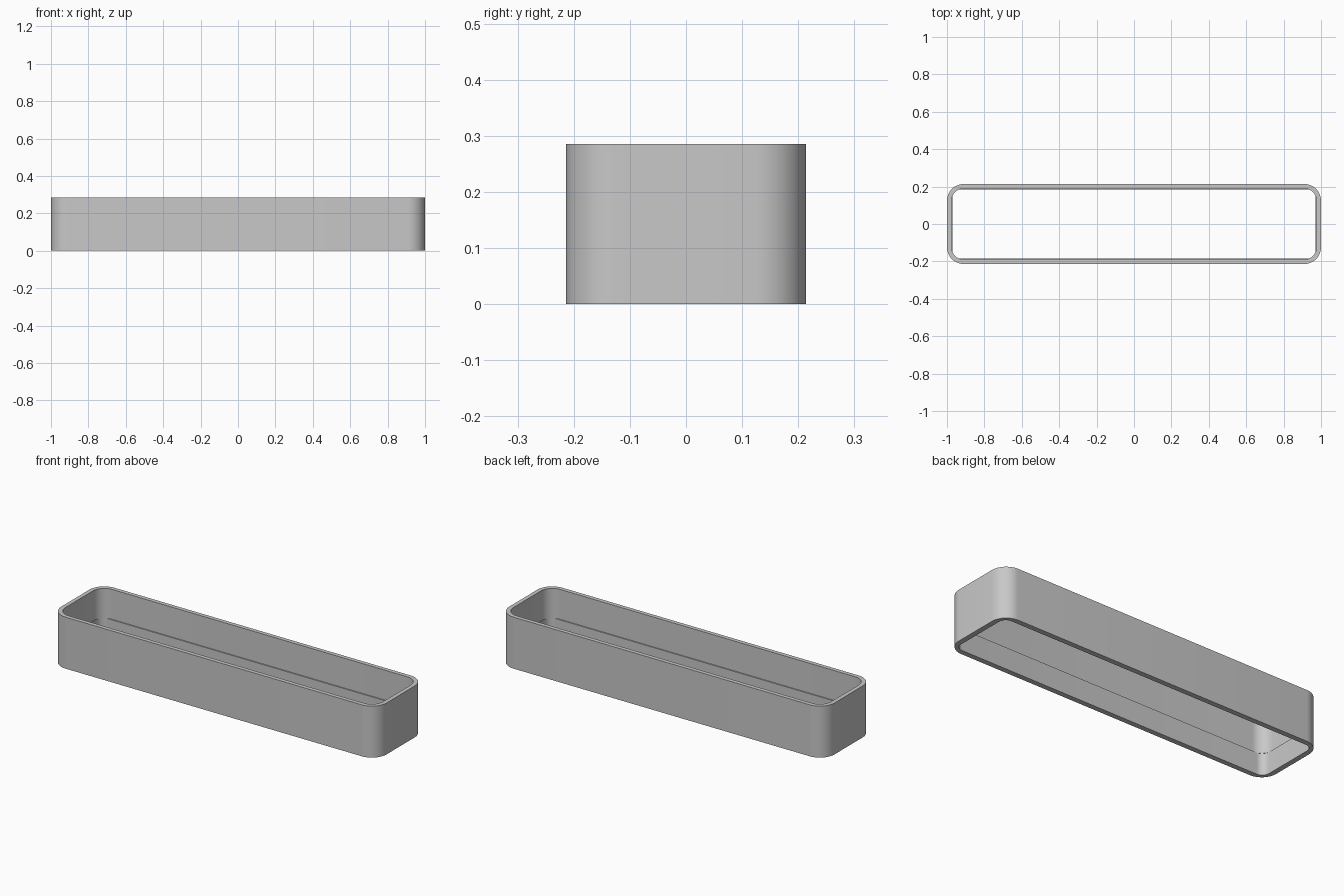
import bpy
import bmesh
from math import cos, sin, pi

cube = bpy.data.objects.get("Cube")
if cube:
    bpy.data.objects.remove(cube, do_unlink=True)

HALF_X, HALF_Y, HEIGHT = 1.0, 0.214, 0.286
LEDGE_Z = 0.12
STEPS = 12

grey = bpy.data.materials.new("light_grey")
grey.use_nodes = True
colour = (0.58, 0.58, 0.58, 1)
grey.diffuse_color = colour
grey.node_tree.nodes["Principled BSDF"].inputs["Base Color"].default_value = colour


def rounded_loop(bm, inset, radius, z):
    """Ring of vertices around a rounded rectangle."""
    cx, cy = HALF_X - inset - radius, HALF_Y - inset - radius
    ring = []
    for quarter, (sx, sy) in enumerate([(1, 1), (-1, 1), (-1, -1), (1, -1)]):
        for i in range(STEPS + 1):
            a = (quarter + i / STEPS) * pi / 2
            ring.append(bm.verts.new((sx * cx + radius * cos(a),
                                      sy * cy + radius * sin(a), z)))
    return ring


# Open frame: outer wall, top rim, upper opening, inner ledge, lower opening
bm = bmesh.new()
section = [
    (0, 0.09, 0),
    (0, 0.09, HEIGHT),
    (0.023, 0.07, HEIGHT),
    (0.023, 0.07, LEDGE_Z),
    (0.029, 0.042, LEDGE_Z),
    (0.029, 0.042, 0),
]
loops = [rounded_loop(bm, *point) for point in section]
for k, low in enumerate(loops):
    high = loops[(k + 1) % len(loops)]
    for i in range(len(low)):
        j = (i + 1) % len(low)
        bm.faces.new((low[i], low[j], high[j], high[i]))

mesh = bpy.data.meshes.new("rounded_frame")
bm.to_mesh(mesh)
bm.free()
mesh.materials.append(grey)
frame = bpy.data.objects.new("rounded_frame", mesh)
bpy.context.collection.objects.link(frame)

# Smooth corners with crisp rims
bpy.ops.object.select_all(action='DESELECT')
frame.select_set(True)
bpy.context.view_layer.objects.active = frame
bpy.ops.object.shade_smooth_by_angle(angle=pi / 6)
